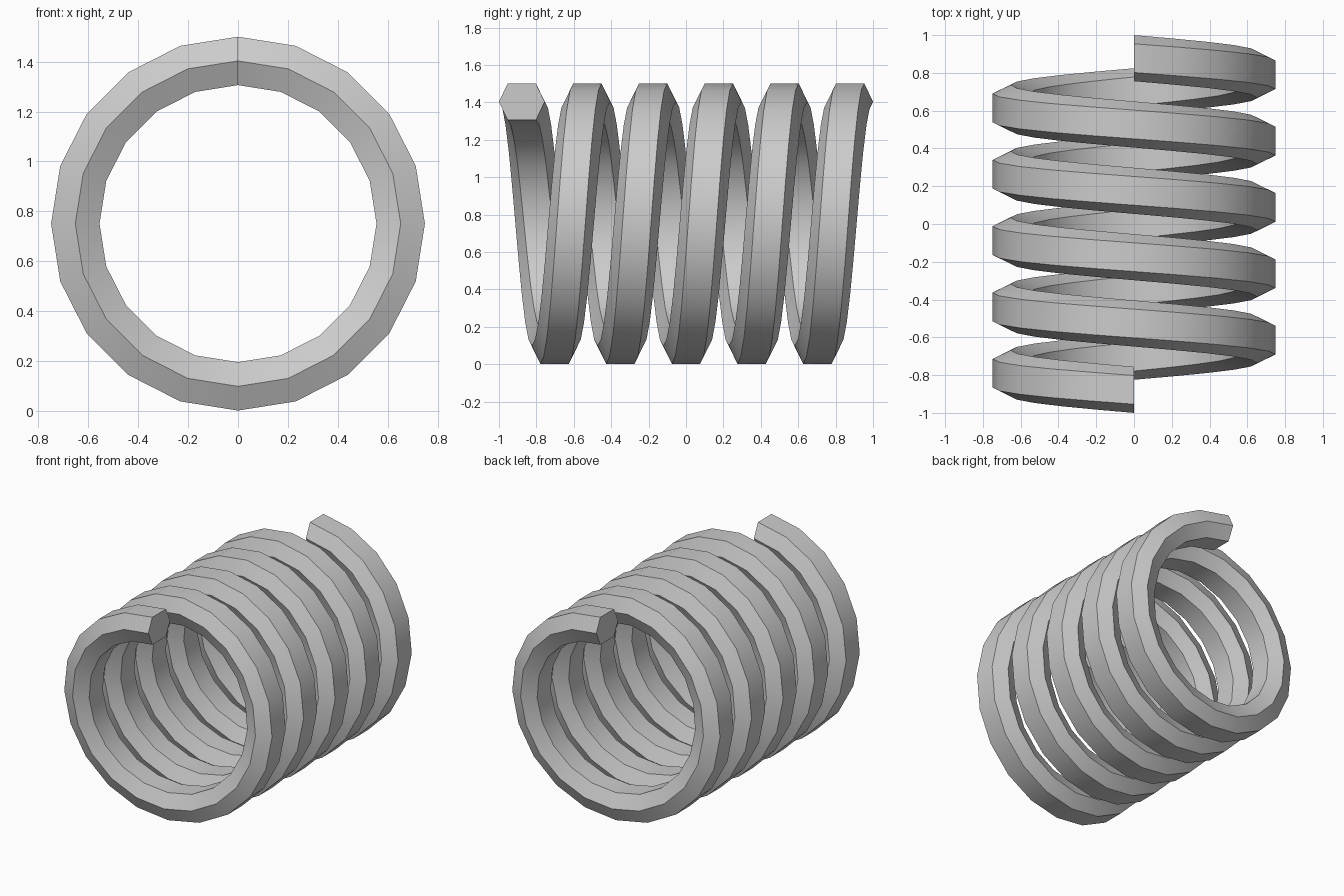
import bpy, bmesh
from math import sin, cos, pi, radians

if "Cube" in bpy.data.objects:
    bpy.data.objects.remove(bpy.data.objects["Cube"])

TURNS, SEGS = 5, 20          # coils and facets per coil
R_IN, R_OUT = 0.555, 0.749   # inner and outer coil radius
R_MID = (R_IN + R_OUT) / 2
Y_END = 0.878                # wire centre at each end
FLAT, POINT = 0.076, 0.122   # half widths of the hexagonal wire
CENTRE_Z = 0.751

# hexagonal wire section: (radius, offset along the spring axis)
section = [(R_OUT, -FLAT), (R_OUT, FLAT), (R_MID, POINT),
           (R_IN, FLAT), (R_IN, -FLAT), (R_MID, -POINT)]

# sweep the section along a helix around the y axis
bm = bmesh.new()
rings = []
steps = TURNS * SEGS
for i in range(steps + 1):
    a = 2 * pi * i / SEGS
    y = -Y_END + 2 * Y_END * i / steps
    rings.append([bm.verts.new((-r * sin(a), y + d, CENTRE_Z + r * cos(a)))
                  for r, d in section])
for r0, r1 in zip(rings, rings[1:]):
    for k in range(6):
        n = (k + 1) % 6
        bm.faces.new((r0[k], r0[n], r1[n], r1[k]))

# flat wire ends
bm.faces.new(rings[0])
bm.faces.new(rings[-1])
bmesh.ops.recalc_face_normals(bm, faces=bm.faces[:])

mesh = bpy.data.meshes.new("coil_spring")
bm.to_mesh(mesh)
bm.free()
spring = bpy.data.objects.new("coil_spring", mesh)
bpy.context.collection.objects.link(spring)

# smooth along the wire, sharp across the hexagon edges
bpy.context.view_layer.objects.active = spring
spring.select_set(True)
bpy.ops.object.shade_smooth_by_angle(angle=radians(30))
